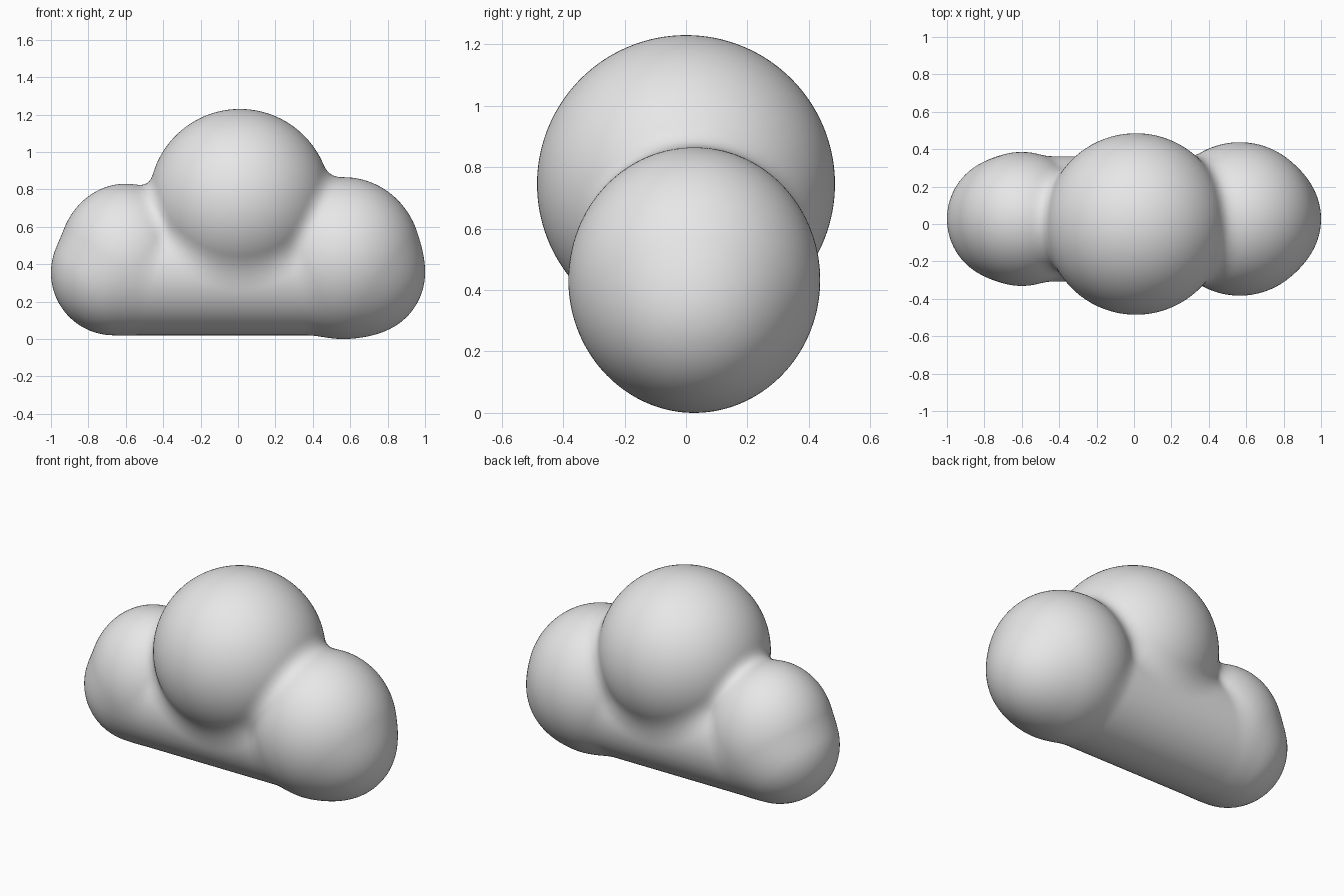
import bpy, bmesh, math
from mathutils import Vector, Matrix

if "Cube" in bpy.data.objects:
    bpy.data.objects.remove(bpy.data.objects["Cube"])

# puffs: centre, radii
TOP = (Vector((0.01, 0.0, 0.745)), Vector((0.485, 0.485, 0.485)))
RIGHT = (Vector((0.565, 0.027, 0.433)), Vector((0.415, 0.41, 0.432)))
LEFT = (Vector((-0.6, 0.027, 0.43)), Vector((0.36, 0.358, 0.40)))
# long base roll: half length of its axis, centre, radius
BASE_C, BASE_H, BASE_R = Vector((0.0, 0.027, 0.355)), 0.665, 0.335


def ellipsoid(p, part):
    c, r = part
    x, y, z = (p.x - c.x) / r.x, (p.y - c.y) / r.y, (p.z - c.z) / r.z
    k0 = math.sqrt(x * x + y * y + z * z)
    k1 = math.sqrt((x / r.x) ** 2 + (y / r.y) ** 2 + (z / r.z) ** 2)
    return k0 * (k0 - 1) / max(k1, 1e-6)


def roll(p):
    q = p - BASE_C
    q.x -= max(-BASE_H, min(BASE_H, q.x))
    return q.length - BASE_R


def blend(a, b, k):
    h = max(k - abs(a - b), 0) / k
    return min(a, b) - h * h * k / 4


def field(p):
    d = blend(roll(p), ellipsoid(p, LEFT), 0.02)
    d = blend(d, ellipsoid(p, RIGHT), 0.03)
    return blend(d, ellipsoid(p, TOP), 0.085)


# overlapping rough volumes
bm = bmesh.new()


def add_ball(c, r):
    bmesh.ops.create_icosphere(bm, subdivisions=5, radius=1,
                               matrix=Matrix.Translation(c) @ Matrix.Diagonal((*r, 1)))


for part in (TOP, RIGHT, LEFT):
    add_ball(*part)
for s in (-1, 1):
    add_ball(BASE_C + Vector((s * BASE_H, 0, 0)), (BASE_R,) * 3)
bmesh.ops.create_cone(bm, cap_ends=True, segments=64, radius1=BASE_R, radius2=BASE_R,
                      depth=2 * BASE_H,
                      matrix=Matrix.Translation(BASE_C) @ Matrix.Rotation(math.pi / 2, 4, 'Y'))
rough = bpy.data.meshes.new("cloud")
bm.to_mesh(rough)
bm.free()
cloud = bpy.data.objects.new("cloud", rough)
bpy.context.collection.objects.link(cloud)

# fuse into one skin
m = cloud.modifiers.new("fuse", 'REMESH')
m.mode = 'VOXEL'
m.voxel_size = 0.02
m = cloud.modifiers.new("relax", 'SMOOTH')
m.iterations = 6
dg = bpy.context.evaluated_depsgraph_get()
mesh = bpy.data.meshes.new_from_object(cloud.evaluated_get(dg))
cloud.modifiers.clear()
cloud.data = mesh

# settle the skin onto the softly blended form
e = 0.002
axes = [Vector((e, 0, 0)), Vector((0, e, 0)), Vector((0, 0, e))]
for v in mesh.vertices:
    p = v.co.copy()
    for _ in range(3):
        d = field(p)
        if abs(d) < 1e-4:
            break
        g = Vector([(field(p + a) - d) / e for a in axes])
        p -= g * (d / max(g.length_squared, 0.1))
    v.co = p

mat = bpy.data.materials.new("light grey")
mat.diffuse_color = (0.8, 0.8, 0.8, 1)
mat.use_nodes = True
mat.node_tree.nodes["Principled BSDF"].inputs["Base Color"].default_value = mat.diffuse_color
mesh.materials.clear()
mesh.materials.append(mat)
for f in mesh.polygons:
    f.use_smooth = True
    f.material_index = 0
